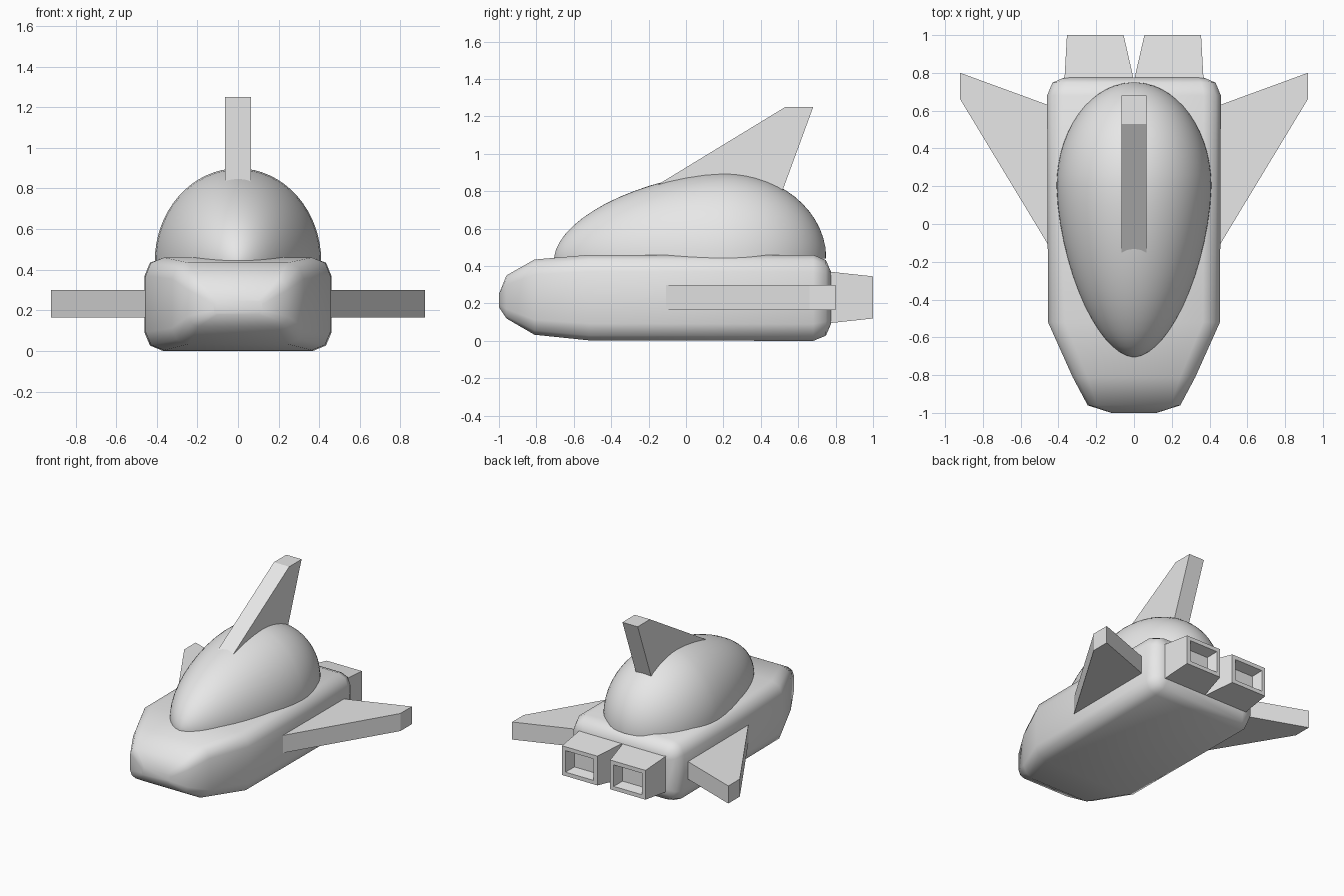
import bpy, bmesh, math

cube = bpy.data.objects.get("Cube")
if cube:
    bpy.data.objects.remove(cube, do_unlink=True)

grey = bpy.data.materials.new("light grey")
grey.use_nodes = True
colour = (0.8, 0.8, 0.8, 1)
grey.diffuse_color = colour
grey.node_tree.nodes["Principled BSDF"].inputs["Base Color"].default_value = colour


def finish(name, bm, smooth=False):
    bmesh.ops.recalc_face_normals(bm, faces=bm.faces)
    mesh = bpy.data.meshes.new(name)
    bm.to_mesh(mesh)
    bm.free()
    mesh.materials.append(grey)
    obj = bpy.data.objects.new(name, mesh)
    bpy.context.collection.objects.link(obj)
    if smooth:
        bpy.ops.object.select_all(action='DESELECT')
        obj.select_set(True)
        bpy.context.view_layer.objects.active = obj
        bpy.ops.object.shade_smooth_by_angle(angle=math.radians(65))
    return obj


def loft(name, rings, smooth=False):
    """Skin a list of equal-length closed rings and cap both ends."""
    bm = bmesh.new()
    loops = [[bm.verts.new(p) for p in ring] for ring in rings]
    for a, b in zip(loops, loops[1:]):
        for i in range(len(a)):
            j = (i + 1) % len(a)
            bm.faces.new((a[i], a[j], b[j], b[i]))
    bm.faces.new(loops[0])
    bm.faces.new(loops[-1])
    return finish(name, bm, smooth)


def rounded_ring(y, half, low, high, r):
    """Rounded rectangle across the hull, two segments per corner."""
    ring = []
    corners = ((half - r, high - r), (r - half, high - r),
               (r - half, low + r), (half - r, low + r))
    for k, (cx, cz) in enumerate(corners):
        for s in range(3):
            a = math.pi / 2 * (k + s / 2)
            ring.append((cx + r * math.cos(a), y, cz + r * math.sin(a)))
    return ring


# Hull: nose to tail stations of (y, half width, bottom, top, corner radius)
stations = [(-1.0, 0.12, 0.18, 0.25, 0.02), (-0.96, 0.245, 0.12, 0.35, 0.05),
            (-0.81, 0.325, 0.033, 0.435, 0.08), (-0.52, 0.455, 0.003, 0.46, 0.09),
            (0.68, 0.46, 0, 0.46, 0.09), (0.748, 0.432, 0.028, 0.432, 0.075),
            (0.775, 0.37, 0.09, 0.37, 0.03)]
loft("hull", [rounded_ring(*s) for s in stations], True)

# Canopy: egg-shaped half dome, long towards the nose
rings = []
steps, sides = 28, 32
for i in range(steps + 1):
    c = -math.cos(math.pi * (0.01 + 0.98 * i / steps))
    t = abs(c)
    if c < 0:
        y, w = 0.2 - 0.905 * t, 0.41 * (1 - t ** 1.65) ** 0.56
    else:
        y, w = 0.2 + 0.55 * t, 0.41 * math.sqrt(1 - t * t)
    angles = [math.pi * k / sides for k in range(sides + 1)]
    rings.append([(w * math.cos(a), y, 0.44 + 1.12 * w * math.sin(a)) for a in angles])
loft("canopy", rings, True)

# Tail fin: swept slab on the canopy
fin = [(-0.25, 0.775), (0.53, 1.25), (0.68, 1.25), (0.5, 0.76)]
loft("tail_fin", [[(x, y, z) for y, z in fin] for x in (-0.065, 0.065)])

# Wings and hollow engine nozzles on both sides
wing = [(0.4, -0.2), (0.92, 0.66), (0.92, 0.8), (0.4, 0.61)]
nozzle = [(0.768, 0.002, 0.368, 0.095, 0.37), (1.0, 0.055, 0.355, 0.12, 0.345),
          (1.0, 0.085, 0.325, 0.15, 0.315), (0.92, 0.105, 0.305, 0.165, 0.295)]
for side, s in (("left", 1), ("right", -1)):
    loft(side + "_wing", [[(s * x, y, z) for x, y in wing] for z in (0.165, 0.3)])
    loft(side + "_engine", [[(s * a, y, lo), (s * b, y, lo), (s * b, y, hi), (s * a, y, hi)]
                            for y, a, b, lo, hi in nozzle])
